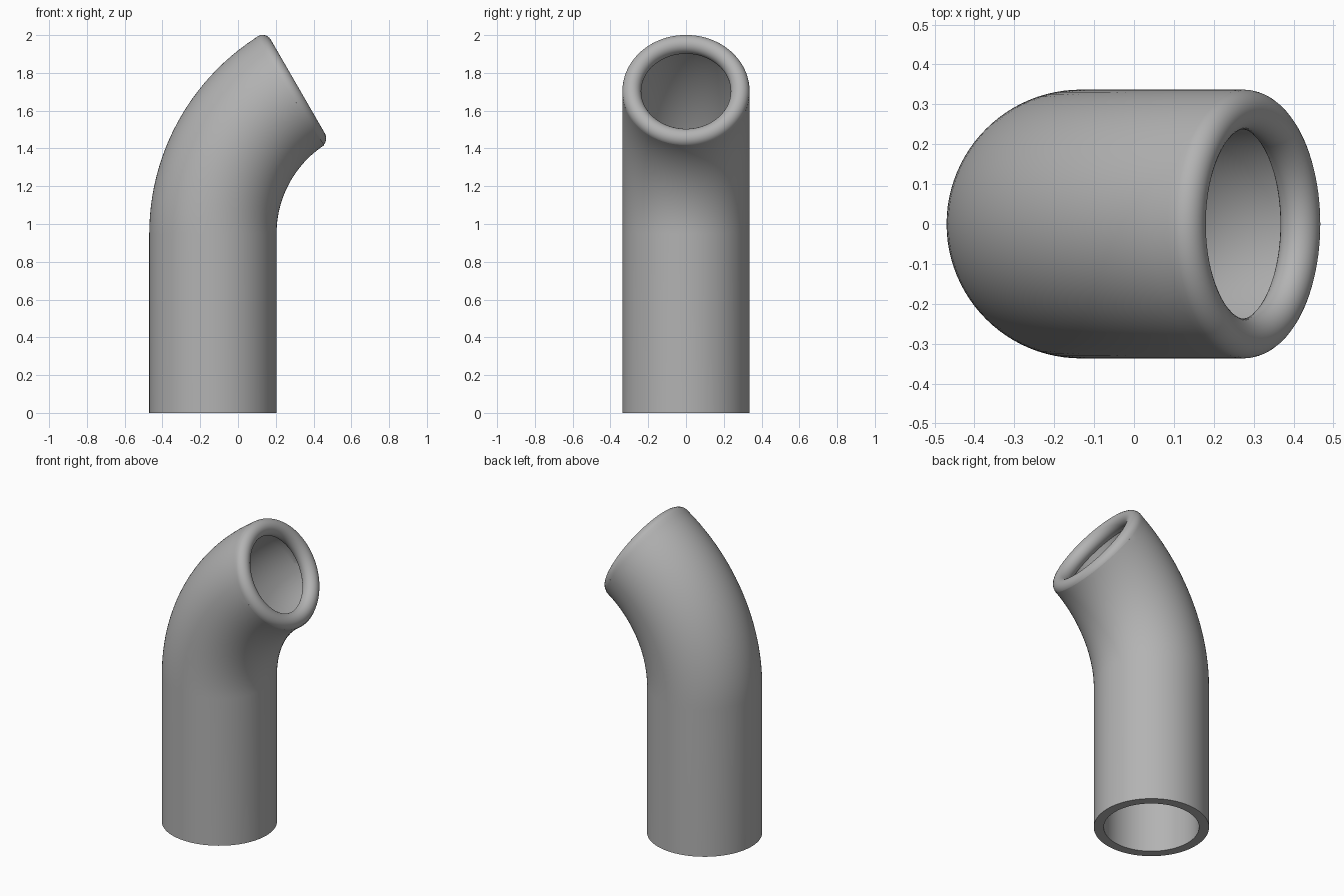
import bpy, bmesh
from math import sin, cos, radians, tau
from mathutils import Vector

if "Cube" in bpy.data.objects:
    bpy.data.objects.remove(bpy.data.objects["Cube"], do_unlink=True)

SIDES = 96
OUTER, INNER, LIP = 0.337, 0.279, 0.05     # pipe radii and lip roundness
AXIS_X, BEND_Z, BEND_R = -0.133, 0.948, 0.90
END = radians(60)

mat = bpy.data.materials.new("pipe_grey")
mat.use_nodes = True
grey = (0.45, 0.45, 0.45, 1)
mat.diffuse_color = grey
mat.node_tree.nodes["Principled BSDF"].inputs["Base Color"].default_value = grey


def station(angle, radius, shift=0.0):
    """Circle of points around the bent centre line, shifted along its direction."""
    centre = Vector((AXIS_X + BEND_R * (1 - cos(angle)), 0, BEND_Z + BEND_R * sin(angle)))
    along = Vector((sin(angle), 0, cos(angle)))
    across = Vector((cos(angle), 0, -sin(angle)))
    side = Vector((0, 1, 0))
    return [centre + along * shift
            + (across * cos(tau * i / SIDES) + side * sin(tau * i / SIDES)) * radius
            for i in range(SIDES)]


# Outer wall, from the foot through the bend
bend = [radians(56.5) * i / 24 for i in range(25)]
rings = [station(0, OUTER, -BEND_Z)] + [station(a, OUTER) for a in bend]

# Rolled lip that curls into the mouth
for i in range(21):
    t = radians(255) * i / 20
    rings.append(station(END, OUTER - LIP + LIP * cos(t), LIP * sin(t) - LIP))

# Inner wall, back down to the foot
bend = [radians(53.3) * i / 24 for i in range(25)]
rings += [station(a, INNER) for a in reversed(bend)]
rings.append(station(0, INNER, -BEND_Z))

# Skin neighbouring rings; the last joins the first as the flat foot
bm = bmesh.new()
loops = [[bm.verts.new(p) for p in ring] for ring in rings]
for k, low in enumerate(loops):
    high = loops[(k + 1) % len(loops)]
    for i in range(SIDES):
        j = (i + 1) % SIDES
        bm.faces.new((low[i], low[j], high[j], high[i]))
bmesh.ops.recalc_face_normals(bm, faces=bm.faces)

mesh = bpy.data.meshes.new("bent_pipe")
bm.to_mesh(mesh)
bm.free()
mesh.materials.append(mat)
pipe = bpy.data.objects.new("bent_pipe", mesh)
bpy.context.collection.objects.link(pipe)
bpy.context.view_layer.objects.active = pipe
pipe.select_set(True)
bpy.ops.object.shade_smooth_by_angle(angle=radians(35))
